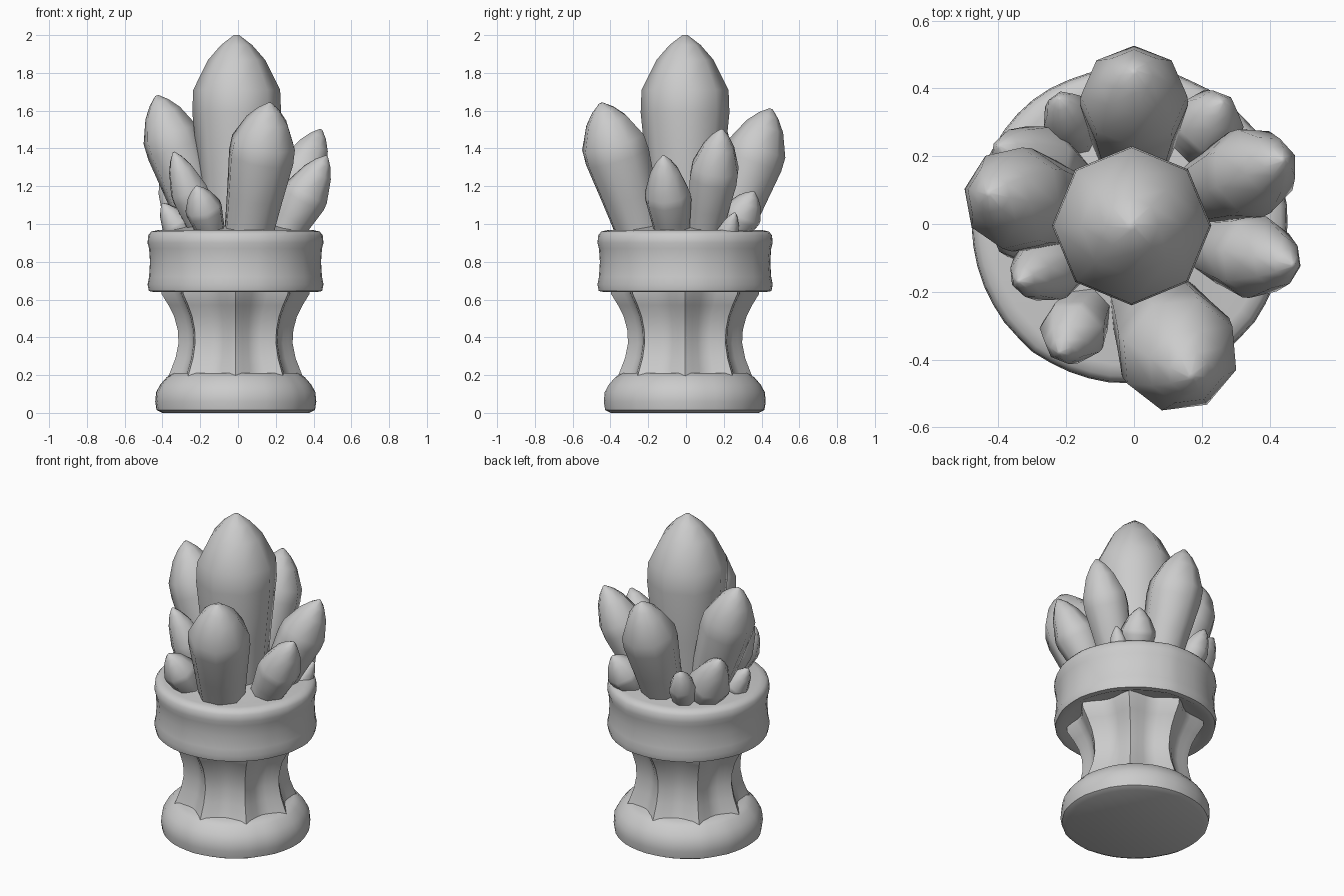
import bpy, bmesh, math, random
from mathutils import Vector

random.seed(4)
if "Cube" in bpy.data.objects:
    bpy.data.objects.remove(bpy.data.objects["Cube"])

stone = bpy.data.materials.new("grey stone")
stone.use_nodes = True
GREY = (0.6, 0.6, 0.6, 1)
stone.diffuse_color = GREY
stone.node_tree.nodes["Principled BSDF"].inputs["Base Color"].default_value = GREY


def loft(name, rings, angle):
    """Skin a stack of equal closed rings, cap both ends and smooth."""
    bm = bmesh.new()
    loops = [[bm.verts.new(p) for p in ring] for ring in rings]
    n = len(loops[0])
    for low, high in zip(loops, loops[1:]):
        for i in range(n):
            j = (i + 1) % n
            bm.faces.new((low[i], low[j], high[j], high[i]))
    bm.faces.new(loops[0][::-1])
    bm.faces.new(loops[-1])
    mesh = bpy.data.meshes.new(name)
    bm.to_mesh(mesh)
    bm.free()
    mesh.materials.append(stone)
    ob = bpy.data.objects.new(name, mesh)
    bpy.context.collection.objects.link(ob)
    bpy.ops.object.select_all(action='DESELECT')
    ob.select_set(True)
    bpy.context.view_layer.objects.active = ob
    bpy.ops.object.shade_smooth_by_angle(angle=math.radians(angle))
    return ob


def turned(name, profile, ridge=0.0, wobble=0.0, segs=48):
    """Turned part; ridge sinks the gaps between eight upright ribs."""
    wave = [sum(random.uniform(-1, 1) * math.cos(k * i * math.tau / segs + k)
                for k in (3, 5, 8, 11)) for i in range(segs)]
    rings = []
    for r, z in profile:
        ring = []
        for i in range(segs):
            a = i * math.tau / segs
            gap = (0.5 - 0.5 * math.cos(8 * a)) ** 0.6
            rad = r * (1 - ridge * gap) + wobble * wave[i]
            ring.append((rad * math.cos(a) - 0.013, rad * math.sin(a) - 0.005, z))
        rings.append(ring)
    return loft(name, rings, 50)


def crystal(name, base, tip, radius, cap=0.22, sides=8):
    """Faceted shaft widening to a shoulder, then a blunt curved point."""
    base, tip = Vector(base), Vector(tip)
    axis = tip - base
    turn = axis.to_track_quat('Z', 'Y')
    length = axis.length
    shape = ((0.72, 0), (0.86, 0.45 * (length - cap)), (1, 0.85 * (length - cap)),
             (0.98, length - cap), (0.64, length - 0.45 * cap),
             (0.35, length - 0.18 * cap), (0.06, length))
    rings = []
    for r, h in shape:
        rings.append([base + turn @ Vector((radius * r * math.cos(i * math.tau / sides),
                                            radius * r * math.sin(i * math.tau / sides), h))
                      for i in range(sides)])
    return loft(name, rings, 60)


# Foot, ribbed waist and collar
turned("foot", [(0.39, 0), (0.42, 0.015), (0.427, 0.06), (0.422, 0.11), (0.40, 0.15),
                (0.365, 0.19), (0.33, 0.21)], wobble=0.002)
turned("ribbed_waist", [(0.37, 0.16), (0.345, 0.22), (0.318, 0.29), (0.302, 0.37),
                        (0.306, 0.44), (0.325, 0.51), (0.355, 0.57), (0.392, 0.63),
                        (0.395, 0.68)], ridge=0.17)
turned("collar", [(0.39, 0.66), (0.43, 0.64), (0.458, 0.645), (0.465, 0.68), (0.457, 0.72),
                  (0.452, 0.80), (0.457, 0.87), (0.465, 0.90), (0.461, 0.94),
                  (0.445, 0.96), (0.41, 0.968), (0.36, 0.965), (0.25, 0.99)], wobble=0.002)

# Crystal cluster
crystal("main_crystal", (-0.005, -0.005, 0.9), (-0.008, -0.005, 2.0), 0.235, cap=0.29)
CLUSTER = {
    "back_crystal": ((0, 0.21, 0.92), (0, 0.45, 1.61), 0.16),
    "front_crystal": ((0.05, -0.23, 0.92), (0.17, -0.45, 1.64), 0.18),
    "right_crystal": ((-0.17, 0.04, 0.92), (-0.43, 0.09, 1.68), 0.155),
    "left_back_crystal": ((0.19, 0.09, 0.92), (0.44, 0.19, 1.5), 0.135),
    "left_front_crystal": ((0.23, -0.07, 0.92), (0.47, -0.12, 1.36), 0.125),
    "right_front_crystal": ((-0.16, -0.08, 0.92), (-0.34, -0.17, 1.38), 0.105),
    "right_back_crystal": ((-0.2, 0.13, 0.92), (-0.4, 0.23, 1.27), 0.125),
}
for name, (base, tip, radius) in CLUSTER.items():
    crystal(name, base, tip, radius)

# Small crystals near the rim
SMALL = {
    "small_front_crystal": ((-0.13, -0.24, 0.92), (-0.22, -0.38, 1.2), 0.1),
    "small_back_right_crystal": ((-0.16, 0.24, 0.92), (-0.22, 0.37, 1.2), 0.08),
    "small_back_left_crystal": ((0.18, 0.23, 0.92), (0.26, 0.36, 1.17), 0.105),
    "small_right_crystal": ((-0.28, -0.03, 0.92), (-0.4, -0.05, 1.11), 0.08),
    "tiny_left_crystal": ((0.28, 0.21, 0.92), (0.35, 0.26, 1.06), 0.065),
}
for name, (base, tip, radius) in SMALL.items():
    crystal(name, base, tip, radius, cap=0.13, sides=7)
